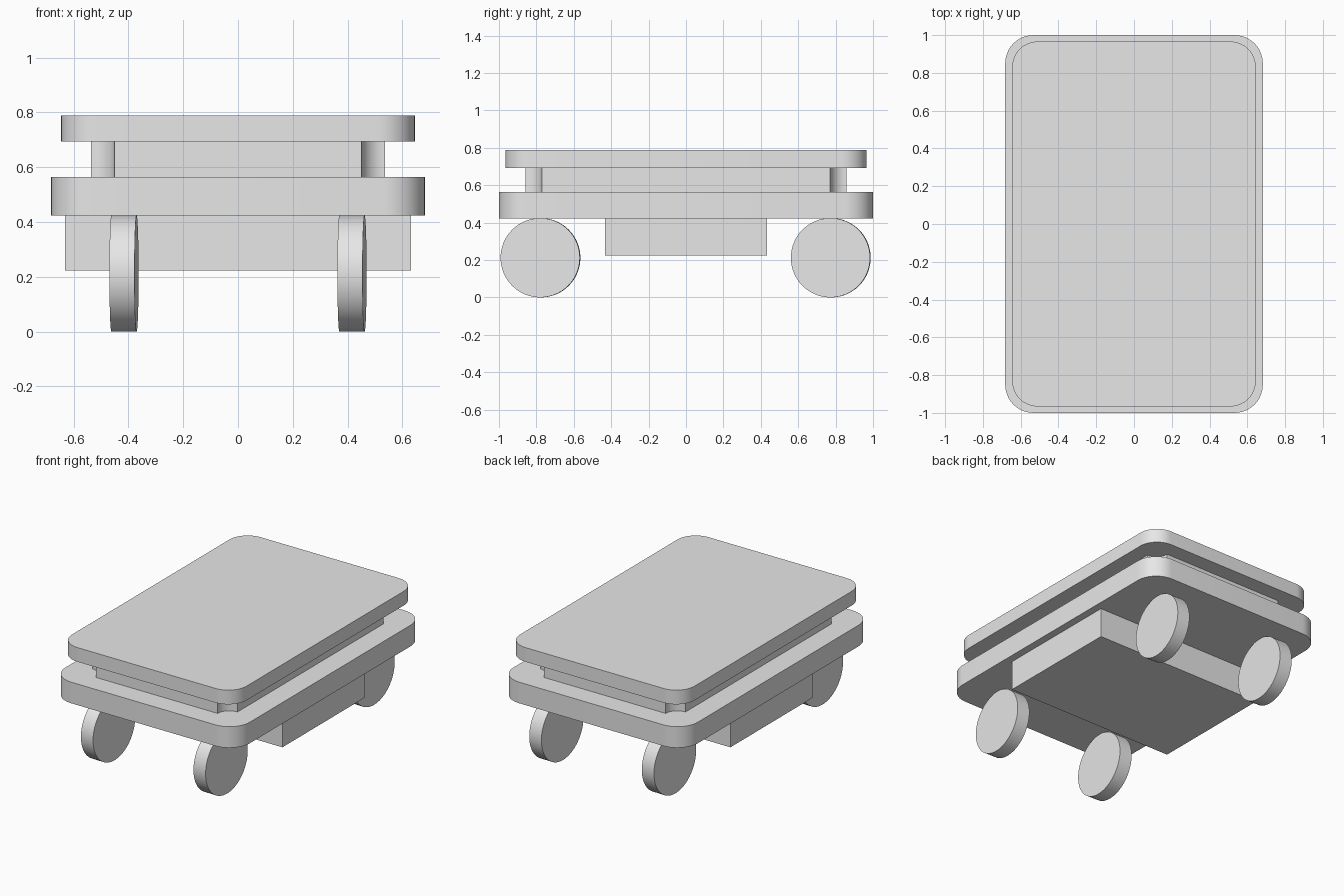
import bpy
import bmesh
from math import sin, cos, pi, radians
from mathutils import Matrix

cube = bpy.data.objects.get("Cube")
if cube:
    bpy.data.objects.remove(cube, do_unlink=True)

grey = bpy.data.materials.new("plain_grey")
grey.use_nodes = True
grey.diffuse_color = (0.8, 0.8, 0.8, 1)
grey.node_tree.nodes["Principled BSDF"].inputs["Base Color"].default_value = (0.8, 0.8, 0.8, 1)


def finish(name, bm):
    bmesh.ops.recalc_face_normals(bm, faces=bm.faces)
    mesh = bpy.data.meshes.new(name)
    bm.to_mesh(mesh)
    bm.free()
    mesh.materials.append(grey)
    obj = bpy.data.objects.new(name, mesh)
    bpy.context.collection.objects.link(obj)
    bpy.ops.object.select_all(action='DESELECT')
    obj.select_set(True)
    bpy.context.view_layer.objects.active = obj
    bpy.ops.object.shade_smooth_by_angle(angle=radians(30))
    return obj


def slab(name, hx, hy, z0, z1, radius=0, scooped=False, steps=12):
    """Extruded rectangle with square, rounded or scooped-in corners."""
    outline = []
    for i, (sx, sy) in enumerate([(1, 1), (-1, 1), (-1, -1), (1, -1)]):
        if radius == 0:
            outline.append((sx * hx, sy * hy))
            continue
        inset = 0 if scooped else radius
        for k in range(steps + 1):
            t = k / steps * pi / 2
            # scooped arcs are swept backwards around the outer corner
            a = i * pi / 2 + (1.5 * pi - t if scooped else t)
            outline.append((sx * (hx - inset) + radius * cos(a),
                            sy * (hy - inset) + radius * sin(a)))
    bm = bmesh.new()
    base = bm.faces.new([bm.verts.new((x, y, z0)) for x, y in outline])
    top = bmesh.ops.extrude_face_region(bm, geom=[base], use_keep_orig=True)
    verts = [v for v in top["geom"] if isinstance(v, bmesh.types.BMVert)]
    bmesh.ops.translate(bm, verts=verts, vec=(0, 0, z1 - z0))
    return finish(name, bm)


def wheel(name, x, y, radius=0.212, width=0.092):
    # Wheels all steer slightly to one side
    bm = bmesh.new()
    place = (Matrix.Translation((x, y, radius)) @ Matrix.Rotation(radians(-2), 4, 'Z')
             @ Matrix.Rotation(pi / 2, 4, 'Y'))
    bmesh.ops.create_cone(bm, cap_ends=True, segments=64, radius1=radius,
                          radius2=radius, depth=width, matrix=place)
    return finish(name, bm)


# Stacked platform
slab("top_plate", 0.645, 0.966, 0.693, 0.788, radius=0.135)
slab("middle_spacer", 0.537, 0.858, 0.564, 0.693, radius=0.087, scooped=True)
slab("base_deck", 0.682, 1.0, 0.423, 0.564, radius=0.15)
slab("lower_box", 0.631, 0.432, 0.223, 0.423)

# Four wheels
for side, x in (("left", 0.416), ("right", -0.416)):
    for end, y in (("front", -0.778), ("back", 0.774)):
        wheel(f"{end}_{side}_wheel", x, y)
